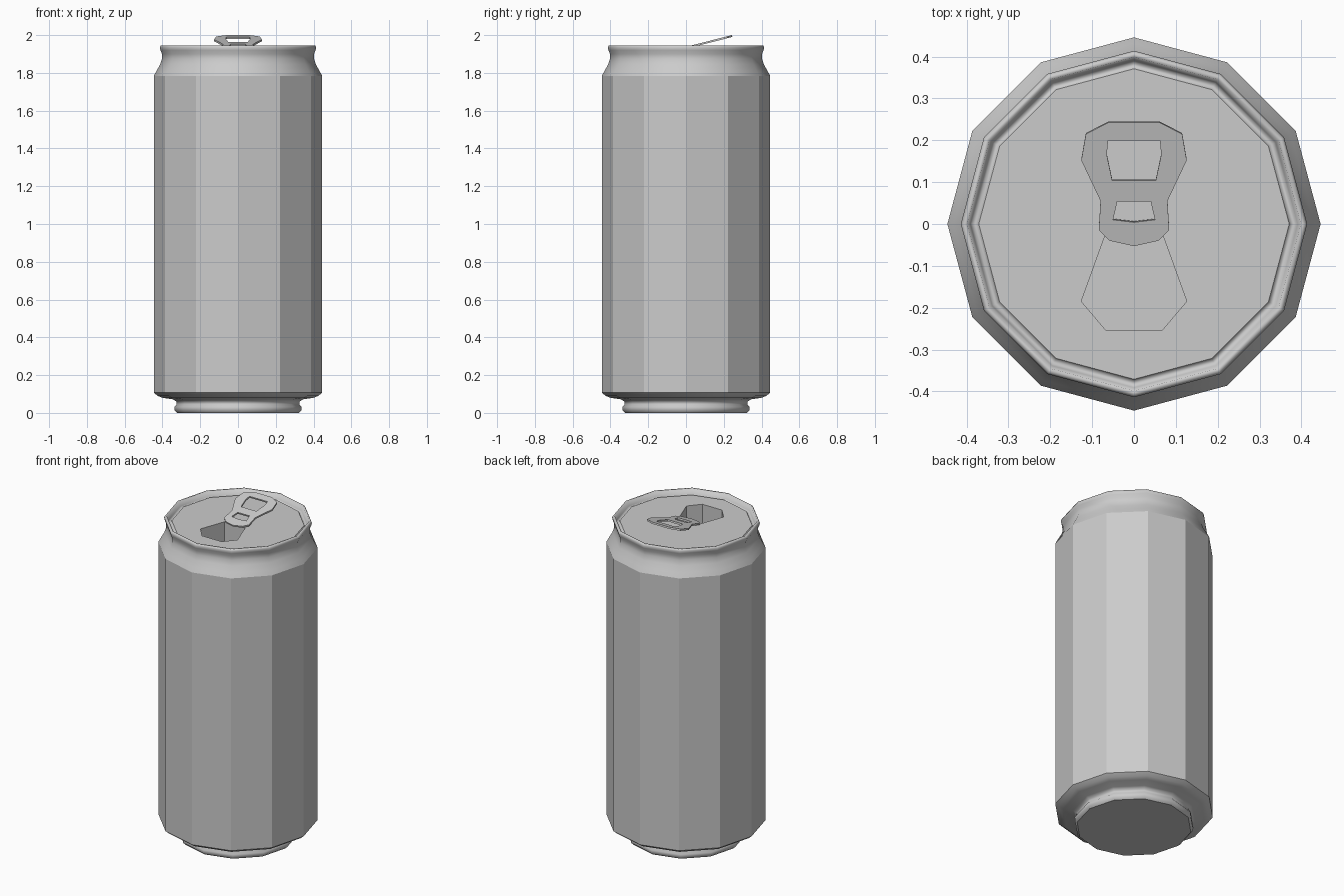
import bpy, bmesh, math

if "Cube" in bpy.data.objects:
    bpy.data.objects.remove(bpy.data.objects["Cube"])

SIDES = 12
LID_Z, LID_R = 1.918, 0.371
PIT_DEPTH = 0.15


def finish(bm, name):
    mesh = bpy.data.meshes.new(name)
    bm.to_mesh(mesh)
    bm.free()
    obj = bpy.data.objects.new(name, mesh)
    bpy.context.collection.objects.link(obj)
    return obj


def mirrored(half):
    """Close a left-side outline (top to bottom) by mirroring it across x = 0."""
    return half + [(-x, y) for x, y in reversed(half) if x != 0]


def circle(r):
    return [(r * math.cos(2 * math.pi * i / SIDES), r * math.sin(2 * math.pi * i / SIDES))
            for i in range(SIDES)]


def add_loop(bm, pts, height):
    vs = [bm.verts.new((x, y, height(y))) for x, y in pts]
    es = [bm.edges.new((vs[i], vs[(i + 1) % len(vs)])) for i in range(len(vs))]
    return vs, es


def plate(bm, loops, height):
    """Fill an outline with holes, facing up; returns the vertex loops."""
    made = [add_loop(bm, p, height) for p in loops]
    bmesh.ops.triangle_fill(bm, use_beauty=True, use_dissolve=False,
                            edges=[e for _, es in made for e in es], normal=(0, 0, 1))
    bm.normal_update()
    for f in bm.faces:
        if f.normal.z < 0:
            f.normal_flip()
    return [vs for vs, _ in made]


# Can body: twelve-sided lathe; flat barrel, smooth base, shoulder and rim
profile = [(0.322, 0.0), (0.335, 0.012), (0.336, 0.032), (0.325, 0.045), (0.327, 0.06),
           (0.345, 0.072), (0.40, 0.08), (0.425, 0.09), (0.446, 0.107),
           (0.446, 1.783), (0.432, 1.81), (0.412, 1.845), (0.402, 1.875), (0.402, 1.90),
           (0.411, 1.92), (0.414, 1.935), (0.409, 1.945), (0.399, 1.945),
           (0.391, 1.915), (0.384, 1.908), (0.376, 1.909), (LID_R, LID_Z)]
sharp_rings = {0, 8, 9}
bm = bmesh.new()
rings = [[bm.verts.new((x, y, z)) for x, y in circle(r)] for r, z in profile]
bm.faces.new(rings[0][::-1])
for k in range(len(rings) - 1):
    a, b = rings[k], rings[k + 1]
    for i in range(SIDES):
        j = (i + 1) % SIDES
        f = bm.faces.new((a[i], a[j], b[j], b[i]))
        f.smooth = k != 8
for k in sharp_rings:
    for i in range(SIDES):
        bm.edges.get((rings[k][i], rings[k][(i + 1) % SIDES])).smooth = False
finish(bm, "can_body")

# Lid with the opened mouth sunk below it
mouth = mirrored([(-0.07, -0.03), (-0.126, -0.185), (-0.067, -0.254)])
bm = bmesh.new()
_, hole = plate(bm, [circle(LID_R), mouth], lambda y: LID_Z)
floor = [bm.verts.new((v.co.x, v.co.y, LID_Z - PIT_DEPTH)) for v in hole]
for i in range(len(hole)):
    j = (i + 1) % len(hole)
    bm.faces.new((hole[j], hole[i], floor[i], floor[j]))
bm.faces.new(floor)
finish(bm, "lid")

# Pull tab: sloped plate with two finger holes, thickened downward
tab_outline = mirrored([(-0.06, 0.243), (-0.115, 0.215), (-0.126, 0.152), (-0.08, 0.055),
                        (-0.084, -0.014), (-0.058, -0.04), (0, -0.053)])
finger_hole = mirrored([(-0.062, 0.2), (-0.065, 0.165), (-0.052, 0.104)])
rivet_hole = mirrored([(-0.04, 0.054), (-0.05, 0.01), (0, 0.004)])
bm = bmesh.new()
plate(bm, [tab_outline, finger_hole, rivet_hole], lambda y: 2.0 - 0.255 * (0.243 - y))
tab = finish(bm, "pull_tab")
mod = tab.modifiers.new("thickness", 'SOLIDIFY')
mod.thickness = 0.01
mod.offset = -1
